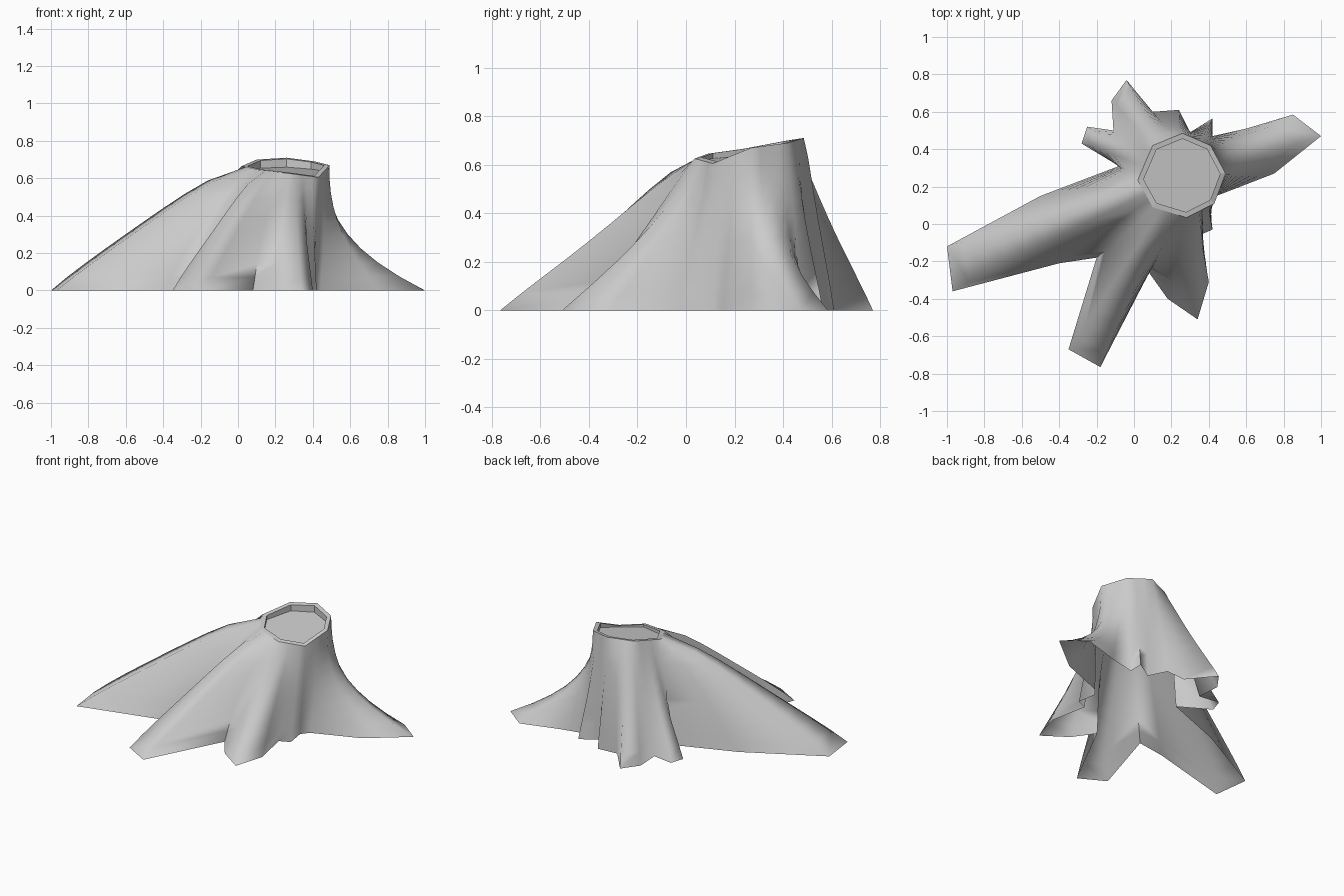
import bpy, bmesh, math
from mathutils import Vector

if "Cube" in bpy.data.objects:
    bpy.data.objects.remove(bpy.data.objects["Cube"])

# One flat bark colour
bark = bpy.data.materials.new("grey bark")
bark.use_nodes = True
grey = (0.6, 0.6, 0.6, 1)
bark.diffuse_color = grey
bark.node_tree.nodes["Principled BSDF"].inputs["Base Color"].default_value = grey

# Each rim corner (x, y, z), followed by the ground points (x, y, flare)
# of the root folds between it and the next corner, anticlockwise.
# Flare above 1 hugs the trunk, below 1 bulges outward.
SECTORS = [
    ((.49, .27, .67), [(.75, .27, 2), (1, .47, 2.5), (.85, .585, 2.4), (.6, .51, 1.7)]),
    ((.41, .42, .69), [(.42, .47, 1), (.42, .565, 1), (.30, .49, 1.2)]),
    ((.26, .485, .71), [(.24, .61, .8), (.10, .60, .8), (-.04, .77, .95)]),
    ((.10, .42, .70), [(-.12, .66, 1), (-.11, .50, .9), (-.25, .52, 1.1),
                       (-.28, .43, 1.1), (-.08, .31, .7)]),
    ((.02, .235, .665), [(-.5, .15, .9), (-1, -.12, .72), (-.97, -.36, .75), (-.40, -.21, .85)]),
    ((.10, .09, .645), [(-.20, -.18, .75), (-.35, -.67, .74), (-.18, -.765, .9), (.08, -.26, .65)]),
    ((.28, .035, .625), [(.18, -.40, .95), (.34, -.51, 1.25), (.40, -.31, 1.15),
                         (.35, -.06, 1.4), (.42, -.03, 1)]),
    ((.43, .11, .605), [(.40, .10, 1), (.44, .15, 1.5)]),
]
LEVELS = 9
RIM_INSET = 0.87


def make_object(name, rings, cap):
    """Loft closed rings of equal length and optionally cap the last one."""
    bm = bmesh.new()
    loops = [[bm.verts.new(p) for p in ring] for ring in rings]
    for low, high in zip(loops, loops[1:]):
        for i in range(len(low)):
            j = (i + 1) % len(low)
            bm.faces.new((low[i], low[j], high[j], high[i]))
    if cap:
        bm.faces.new(loops[-1])
    mesh = bpy.data.meshes.new(name)
    bm.to_mesh(mesh)
    bm.free()
    mesh.materials.append(bark)
    obj = bpy.data.objects.new(name, mesh)
    bpy.context.collection.objects.link(obj)
    return obj


# Columns run from a ground point up to the rim
columns = []
for n, (corner, folds) in enumerate(SECTORS):
    following = Vector(SECTORS[(n + 1) % len(SECTORS)][0])
    for i, (x, y, flare) in enumerate(folds):
        top = Vector(corner).lerp(following, i / len(folds))
        columns.append((Vector((x, y, 0)), top, flare))


def wall_point(ground, top, flare, height):
    point = ground.lerp(top, 1 - (1 - height) ** flare)
    point.z = top.z * height
    return point


def wall_ring(height):
    """One ring of the trunk, its folds softened towards the rim."""
    ring = [wall_point(*c, height) for c in columns]
    soften = 1.4 * height ** 2 * (1 - height)
    return [p.lerp((ring[i - 1] + ring[(i + 1) % len(ring)]) / 2, soften)
            for i, p in enumerate(ring)]


# Flared trunk and roots, open underneath
trunk = make_object("trunk_and_roots", [wall_ring(k / LEVELS) for k in range(LEVELS + 1)], False)
bpy.context.view_layer.objects.active = trunk
trunk.select_set(True)
bpy.ops.object.shade_smooth_by_angle(angle=math.radians(100))

# Cut top: raised rim around a recess that is shallower at the low front
outer = [Vector(corner) for corner, _ in SECTORS]
centre = sum(outer, Vector()) / len(outer)
inner = [centre.lerp(p, RIM_INSET) for p in outer]
floor = [Vector((p.x, p.y, 0.6 + 0.6 * (p.z - 0.605))) for p in inner]
make_object("cut_top", [outer, inner, floor], True)
